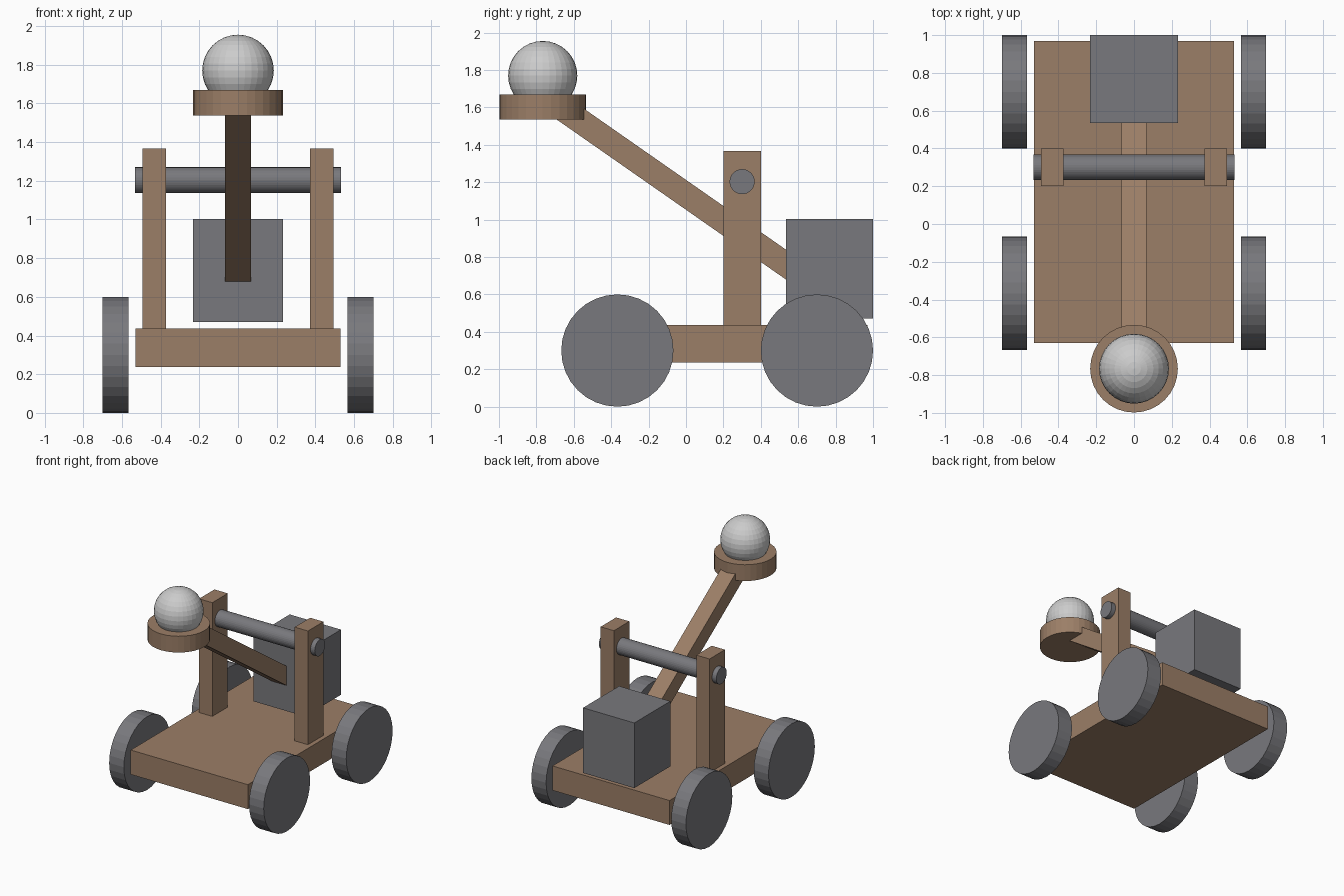
import bpy
from math import radians, pi, hypot, atan2

if "Cube" in bpy.data.objects:
    bpy.data.objects.remove(bpy.data.objects["Cube"])


def material(name, rgb):
    mat = bpy.data.materials.new(name)
    mat.diffuse_color = (*rgb, 1)
    mat.use_nodes = True
    mat.node_tree.nodes["Principled BSDF"].inputs["Base Color"].default_value = mat.diffuse_color
    return mat


wood = material("wood", (0.33, 0.21, 0.135))
iron = material("iron", (0.19, 0.19, 0.205))
stone = material("stone", (0.58, 0.58, 0.57))


def finish(name, mat):
    ob = bpy.context.object
    ob.name = name
    ob.data.materials.append(mat)
    return ob


def box(name, center, size, mat, tilt=0):
    bpy.ops.mesh.primitive_cube_add(size=1, location=center, rotation=(tilt, 0, 0))
    bpy.context.object.scale = size
    return finish(name, mat)


def cylinder(name, center, radius, depth, mat, sideways=True):
    bpy.ops.mesh.primitive_cylinder_add(
        vertices=32, radius=radius, depth=depth, location=center,
        rotation=(0, pi / 2 if sideways else 0, 0))
    return finish(name, mat)


# Deck
box("deck", (0, 0.17, 0.337), (1.06, 1.6, 0.2), wood)

# Wheels and uprights on both sides
for side, s in (("left", -1), ("right", 1)):
    for end, y in (("front", -0.367), ("rear", 0.7)):
        cylinder(f"{end}_{side}_wheel", (s * 0.633, y, 0.3), 0.3, 0.133, iron)
    box(f"{side}_upright", (s * 0.433, 0.3, 0.9), (0.12, 0.2, 0.935), wood)

# Crossbar through the uprights
cylinder("crossbar", (0, 0.3, 1.203), 0.067, 1.063, iron)

# Throwing arm, from inside the cup to inside the counterweight
y0, z0, y1, z1 = -0.67, 1.60, 0.72, 0.63
box("throwing_arm", (0, (y0 + y1) / 2, (z0 + z1) / 2),
    (0.133, hypot(y1 - y0, z1 - z0), 0.131), wood, atan2(z1 - z0, y1 - y0))

# Counterweight
box("counterweight", (0, 0.767, 0.737), (0.464, 0.466, 0.533), iron)

# Cup and stone ball
cylinder("cup", (0, -0.766, 1.603), 0.232, 0.133, wood, sideways=False)
bpy.ops.mesh.primitive_uv_sphere_add(segments=32, ring_count=16, radius=0.185,
                                     location=(0, -0.766, 1.77))
finish("stone_ball", stone)
